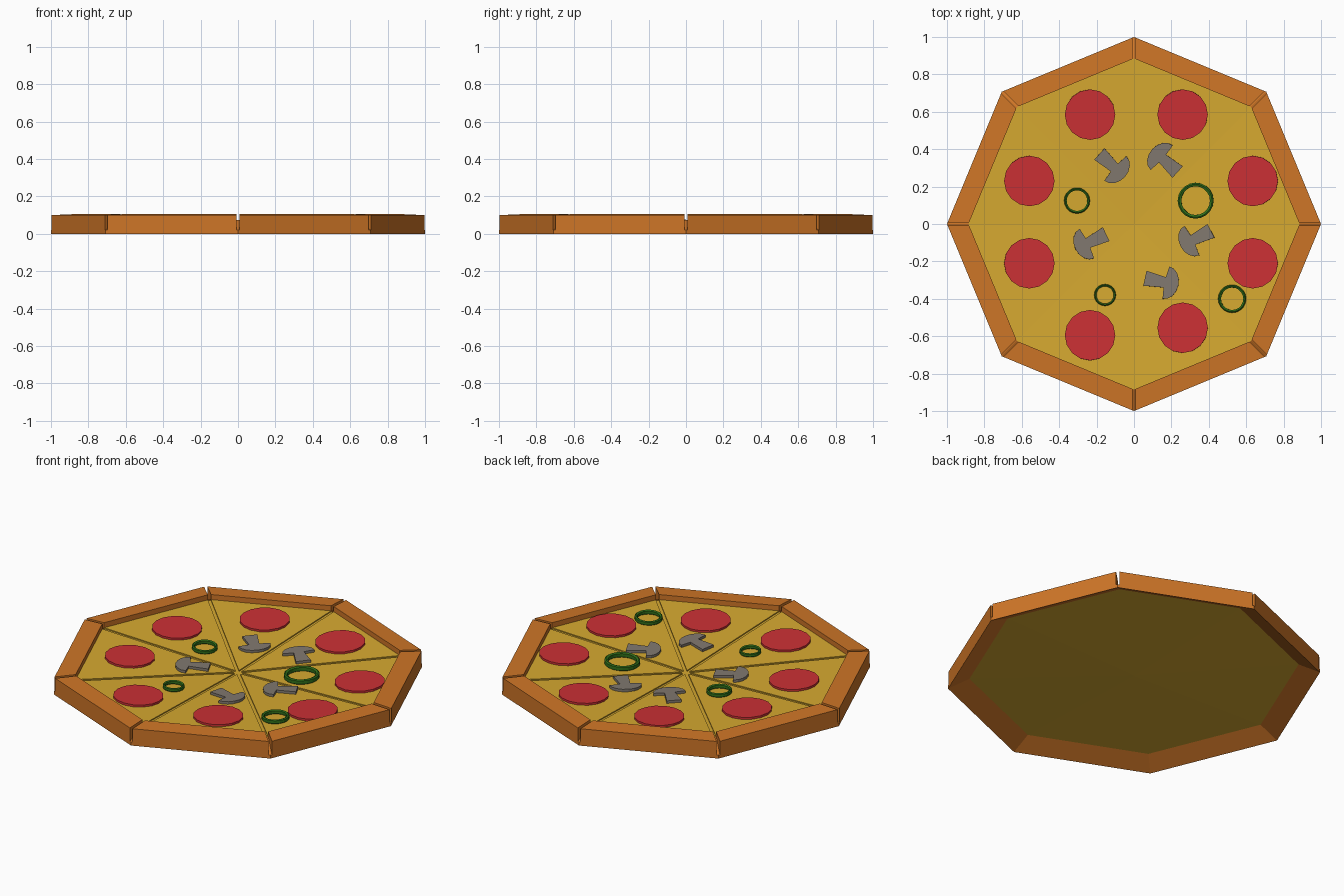
import bpy, bmesh
from math import pi, sin, cos, tan, floor
from mathutils import Vector, Quaternion

if "Cube" in bpy.data.objects:
    bpy.data.objects.remove(bpy.data.objects["Cube"])

N = 8
HALF = pi / N
GAP = 0.009           # half the width of the cut between slices
RIM = 0.885           # inner corner radius of the crust


def material(name, rgb):
    m = bpy.data.materials.new(name)
    m.diffuse_color = (*rgb, 1)
    m.use_nodes = True
    m.node_tree.nodes["Principled BSDF"].inputs["Base Color"].default_value = m.diffuse_color
    return m


CRUST = material("crust", (0.62, 0.18, 0.02))
CHEESE = material("cheese", (0.68, 0.40, 0.03))
MEAT = material("pepperoni", (0.60, 0.03, 0.035))
GREEN = material("pepper", (0.03, 0.16, 0.01))
GREY = material("mushroom", (0.22, 0.19, 0.16))


def add(name, verts, faces, mat):
    bm = bmesh.new()
    vs = [bm.verts.new(v) for v in verts]
    for f in faces:
        bm.faces.new([vs[i] for i in f])
    bmesh.ops.remove_doubles(bm, verts=bm.verts, dist=1e-5)
    bmesh.ops.recalc_face_normals(bm, faces=bm.faces)
    me = bpy.data.meshes.new(name)
    bm.to_mesh(me)
    bm.free()
    ob = bpy.data.objects.new(name, me)
    bpy.context.collection.objects.link(ob)
    me.materials.append(mat)
    return ob


def lathe(name, profile, mat, sides, closed=True):
    k = len(profile)
    verts = [(r * cos(2 * pi * i / sides), r * sin(2 * pi * i / sides), z)
             for i in range(sides) for r, z in profile]
    faces = [(i * k + j, (i + 1) % sides * k + j,
              (i + 1) % sides * k + (j + 1) % k, i * k + (j + 1) % k)
             for i in range(sides) for j in range(k if closed else k - 1)]
    return add(name, verts, faces, mat)


def prism(name, outline, z0, z1, mat):
    n = len(outline)
    verts = [(x, y, z) for z in (z0, z1) for x, y in outline]
    faces = [tuple(range(n)), tuple(range(n, 2 * n))]
    faces += [(i, (i + 1) % n, n + (i + 1) % n, n + i) for i in range(n)]
    return add(name, verts, faces, mat)


def slice_pair(r, z):
    # both corners of a slice at corner radius r, drawn in from the cut lines
    x = r * cos(HALF)
    y = x * tan(HALF) - GAP / cos(HALF)
    return [(x, -y, z), (x, y, z)]


def lay(ob, x, y, lift=0.0, yaw=0.0):
    # rest a topping on the sloping cheese of its slice
    p = Vector((x, y))
    mid = 2 * HALF * floor(p.angle_signed(Vector((1, 0))) / (2 * HALF)) + HALF
    d = Vector((cos(mid), sin(mid)))
    slope = 0.025 / (RIM * cos(HALF))
    normal = Vector((-d.x * slope, -d.y * slope, 1))
    ob.location = (x, y, 0.05 + slope * p.dot(d) + lift)
    ob.rotation_mode = 'QUATERNION'
    ob.rotation_quaternion = (Vector((0, 0, 1)).rotation_difference(normal)
                              @ Quaternion((0, 0, 1), yaw))


# Continuous dough under the cuts
lathe("crust_base", [(1, 0), (1, 0.02), (RIM, 0.075), (RIM, 0.055)], CRUST, N)
c = [(0, 0.03), (RIM, 0.055), (RIM, 0.069), (0, 0.044)]
verts = [(0, 0, c[0][1]), (0, 0, c[3][1])]
for i in range(N):
    a = 2 * HALF * i
    verts += [(r * cos(a), r * sin(a), z) for r, z in c[1:3]]
faces = []
for i in range(N):
    p, q = 2 + 2 * i, 2 + 2 * ((i + 1) % N)
    faces += [(0, p, q), (1, p + 1, q + 1), (p, q, q + 1, p + 1)]
add("cheese_base", verts, faces, CHEESE)

# Eight slices: crust block and cheese wedge
tip = GAP / sin(HALF)
for i in range(N):
    v = (slice_pair(1, 0.02) + slice_pair(1, 0.10)
         + slice_pair(RIM, 0.105) + slice_pair(RIM, 0.075))
    crust = add("slice_crust", v,
                [(0, 1, 3, 2), (2, 3, 5, 4), (4, 5, 7, 6), (6, 7, 1, 0),
                 (0, 2, 4, 6), (1, 3, 5, 7)], CRUST)
    v = [(tip, 0, 0.043), (tip, 0, 0.051)] + slice_pair(RIM, 0.067) + slice_pair(RIM, 0.075)
    wedge = add("slice_cheese", v,
                [(0, 2, 3), (1, 4, 5), (0, 2, 4, 1), (0, 3, 5, 1), (2, 3, 5, 4)], CHEESE)
    for ob in (crust, wedge):
        ob.rotation_euler.z = HALF + 2 * HALF * i

# Pepperoni discs
disc = [(0.135 * cos(2 * pi * i / 16), 0.135 * sin(2 * pi * i / 16)) for i in range(16)]
for x, y in [(-0.235, 0.585), (0.26, 0.585), (0.635, 0.23), (0.635, -0.21),
             (0.26, -0.555), (-0.235, -0.595), (-0.56, -0.21), (-0.56, 0.23)]:
    lay(prism("pepperoni", disc, -0.006, 0.012, MEAT), x, y)

# Green pepper rings
for x, y, r in [(0.33, 0.125, 0.096), (0.525, -0.4, 0.075),
                (-0.305, 0.125, 0.069), (-0.155, -0.38, 0.058)]:
    w = 0.2 * r
    h = 0.014 + 0.15 * r
    ring = lathe("pepper_ring", [(r, 0.004), (r, h - 0.005), (r - w * 0.4, h),
                                 (r - w, h - 0.005), (r - w, 0.004), (r - w / 2, -0.004)],
                 GREEN, 20)
    lay(ring, x, y)

# Mushroom pieces: round cap with a flared stem
cap = [(-0.005 + 0.068 * cos(t), 0.088 * sin(t))
       for t in [-pi / 2 + pi * i / 8 for i in range(9)]]
shape = cap + [(-0.012, 0.028), (-0.12, 0.041), (-0.12, -0.041), (-0.012, -0.028)]
for x, y, deg in [(0.176, -0.315, -12), (-0.096, 0.294, -42), (0.144, 0.358, 138),
                  (0.305, -0.091, 207), (-0.257, -0.107, 206)]:
    lay(prism("mushroom", shape, -0.004, 0.015, GREY), x, y, 0.0, deg * pi / 180)
